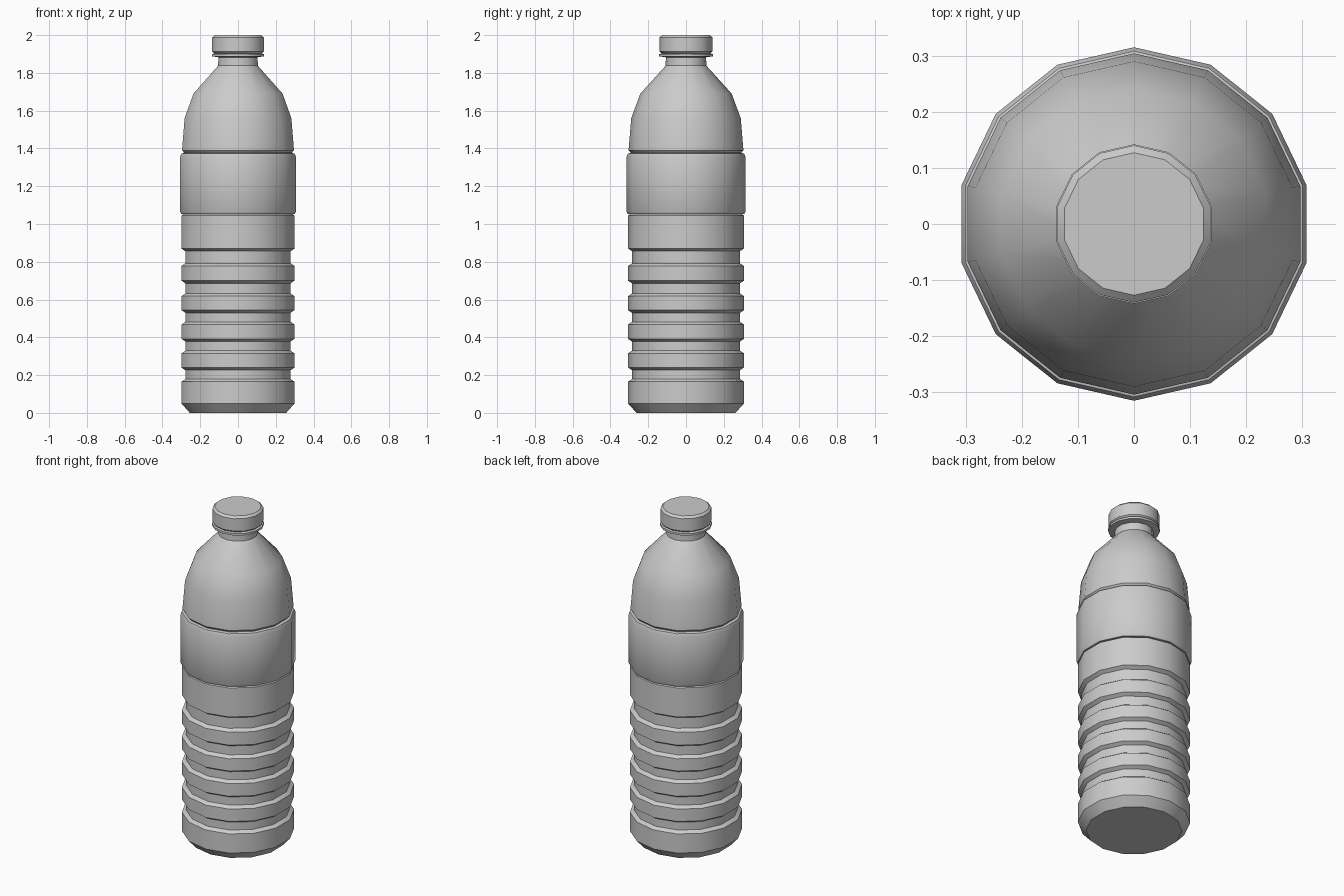
import bpy
import math

cube = bpy.data.objects.get("Cube")
if cube:
    bpy.data.objects.remove(cube, do_unlink=True)

SIDES = 14

grey = bpy.data.materials.new("plain_grey")
grey.use_nodes = True
grey.diffuse_color = (0.6, 0.6, 0.6, 1)
grey.node_tree.nodes["Principled BSDF"].inputs["Base Color"].default_value = (0.6, 0.6, 0.6, 1)


def lathe(name, profile):
    """Spin a (radius, height) profile, bottom to top, into a capped solid."""
    verts, faces = [], []
    for r, z in profile:
        for i in range(SIDES):
            a = math.pi / 2 + math.tau * i / SIDES
            verts.append((r * math.cos(a), r * math.sin(a), z))
    for k in range(len(profile) - 1):
        for i in range(SIDES):
            j = (i + 1) % SIDES
            low, high = k * SIDES, (k + 1) * SIDES
            faces.append((low + i, low + j, high + j, high + i))
    faces.append(tuple(reversed(range(SIDES))))
    faces.append(tuple(range(len(verts) - SIDES, len(verts))))
    mesh = bpy.data.meshes.new(name)
    mesh.from_pydata(verts, [], faces)
    mesh.materials.append(grey)
    obj = bpy.data.objects.new(name, mesh)
    bpy.context.collection.objects.link(obj)
    bpy.ops.object.select_all(action="DESELECT")
    obj.select_set(True)
    bpy.context.view_layer.objects.active = obj
    bpy.ops.object.shade_smooth_by_angle(angle=math.radians(30))
    return obj


# Bottle body: chamfered foot, five grooves between bands, shoulder and neck
BAND, GROOVE, CHAMFER = 0.307, 0.286, 0.014
body = [(0.262, 0), (BAND, 0.05)]
for bottom, top in [(0.165, 0.24), (0.315, 0.392), (0.468, 0.544), (0.618, 0.7), (0.778, 0.87)]:
    body += [(BAND, bottom), (GROOVE, bottom + CHAMFER),
             (GROOVE, top - CHAMFER), (BAND, top)]
body += [(BAND, 1.045), (0.293, 1.055), (0.293, 1.378), (0.304, 1.39),
         (0.29, 1.56), (0.242, 1.69), (0.108, 1.838), (0.106, 1.9)]
lathe("bottle_body", body)

# Label sleeve around the upper body
lathe("label_sleeve", [(0.293, 1.052), (0.308, 1.053), (0.315, 1.065),
                       (0.315, 1.355), (0.308, 1.372), (0.293, 1.376)])

# Thin tamper ring below the cap
lathe("neck_ring", [(0.104, 1.882), (0.142, 1.888), (0.142, 1.9), (0.118, 1.904)])

# Screw cap with a bevelled top rim
lathe("screw_cap", [(0.118, 1.9), (0.132, 1.905), (0.14, 1.914), (0.14, 1.988), (0.127, 2.0)])
